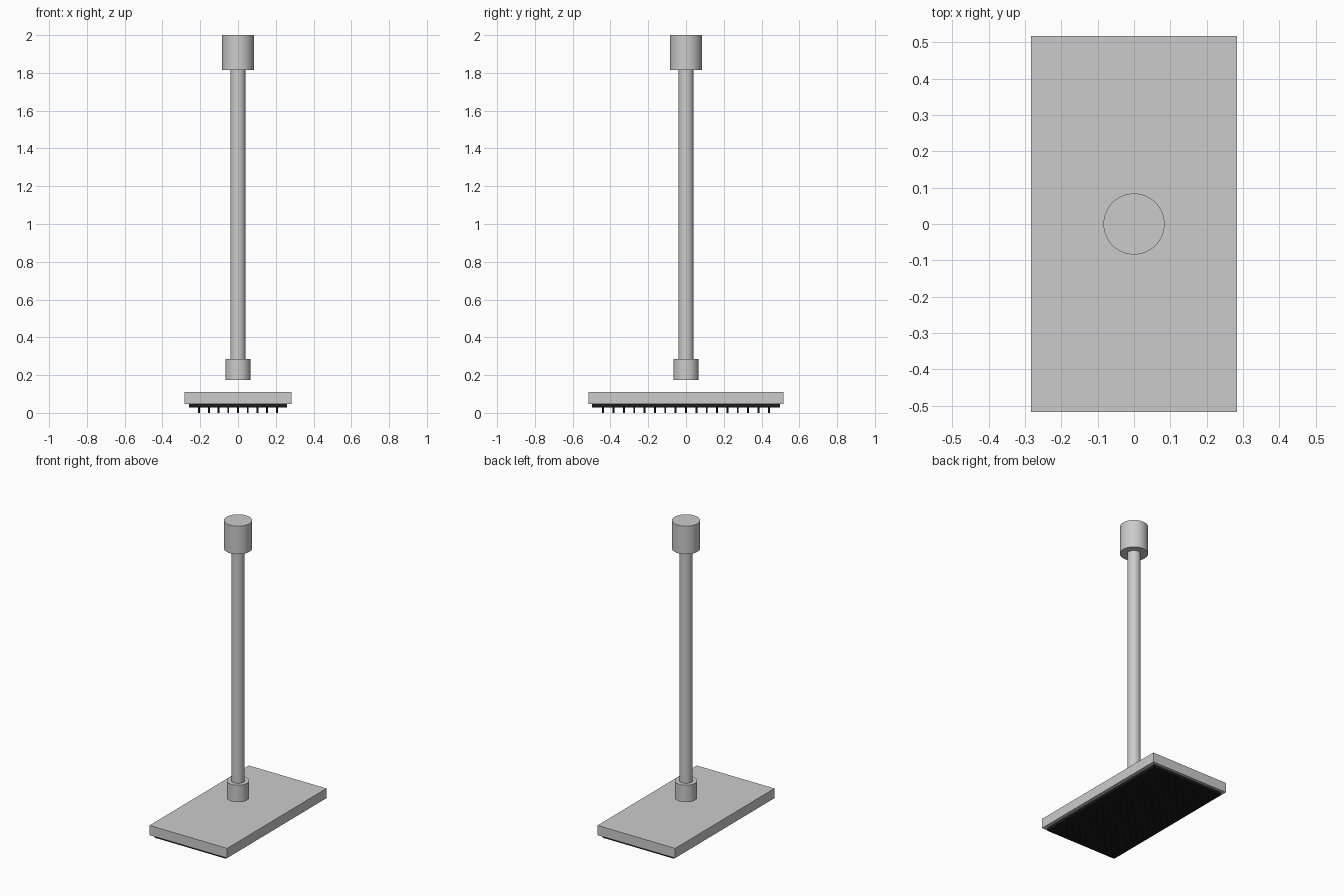
import bpy, bmesh, math
from mathutils import Matrix

if "Cube" in bpy.data.objects:
    bpy.data.objects.remove(bpy.data.objects["Cube"])

black = bpy.data.materials.new("black_rubber")
black.diffuse_color = (0.01, 0.01, 0.01, 1)
black.use_nodes = True
black.node_tree.nodes["Principled BSDF"].inputs["Base Color"].default_value = black.diffuse_color


def finish(bm, name, mat=None, smooth=False):
    mesh = bpy.data.meshes.new(name)
    bm.to_mesh(mesh)
    bm.free()
    obj = bpy.data.objects.new(name, mesh)
    bpy.context.collection.objects.link(obj)
    if mat:
        mesh.materials.append(mat)
    if smooth:
        bpy.ops.object.select_all(action='DESELECT')
        obj.select_set(True)
        bpy.context.view_layer.objects.active = obj
        bpy.ops.object.shade_smooth_by_angle(angle=math.radians(35))
    return obj


def add_cylinder(bm, x, y, r, z0, z1, sides):
    bmesh.ops.create_cone(bm, cap_ends=True, segments=sides, radius1=r, radius2=r,
                          depth=z1 - z0,
                          matrix=Matrix.Translation((x, y, (z0 + z1) / 2)))


def cylinder(name, r, z0, z1, sides=64):
    bm = bmesh.new()
    add_cylinder(bm, 0, 0, r, z0, z1, sides)
    return finish(bm, name, smooth=True)


def box(name, hx, hy, z0, z1, mat=None):
    bm = bmesh.new()
    bmesh.ops.create_cube(bm, size=1, matrix=Matrix.Translation((0, 0, (z0 + z1) / 2))
                          @ Matrix.Diagonal((2 * hx, 2 * hy, z1 - z0, 1)))
    return finish(bm, name, mat)


# Ceiling mount, drop pipe and lower collar (the collar hovers above the head)
cylinder("ceiling_mount", 0.084, 1.815, 2.0)
cylinder("drop_pipe", 0.04, 0.283, 1.815)
cylinder("lower_collar", 0.067, 0.173, 0.285)

# Rectangular shower head with its dark spray face
box("shower_head", 0.283, 0.517, 0.047, 0.111)
box("spray_face", 0.259, 0.497, 0.029, 0.047, black)

# Grid of spray nozzles
bm = bmesh.new()
for i in range(9):
    for j in range(17):
        add_cylinder(bm, (i - 4) * 0.0515, (j - 8) * 0.0548, 0.005, 0.0, 0.03, 12)
finish(bm, "nozzles", black, smooth=True)
